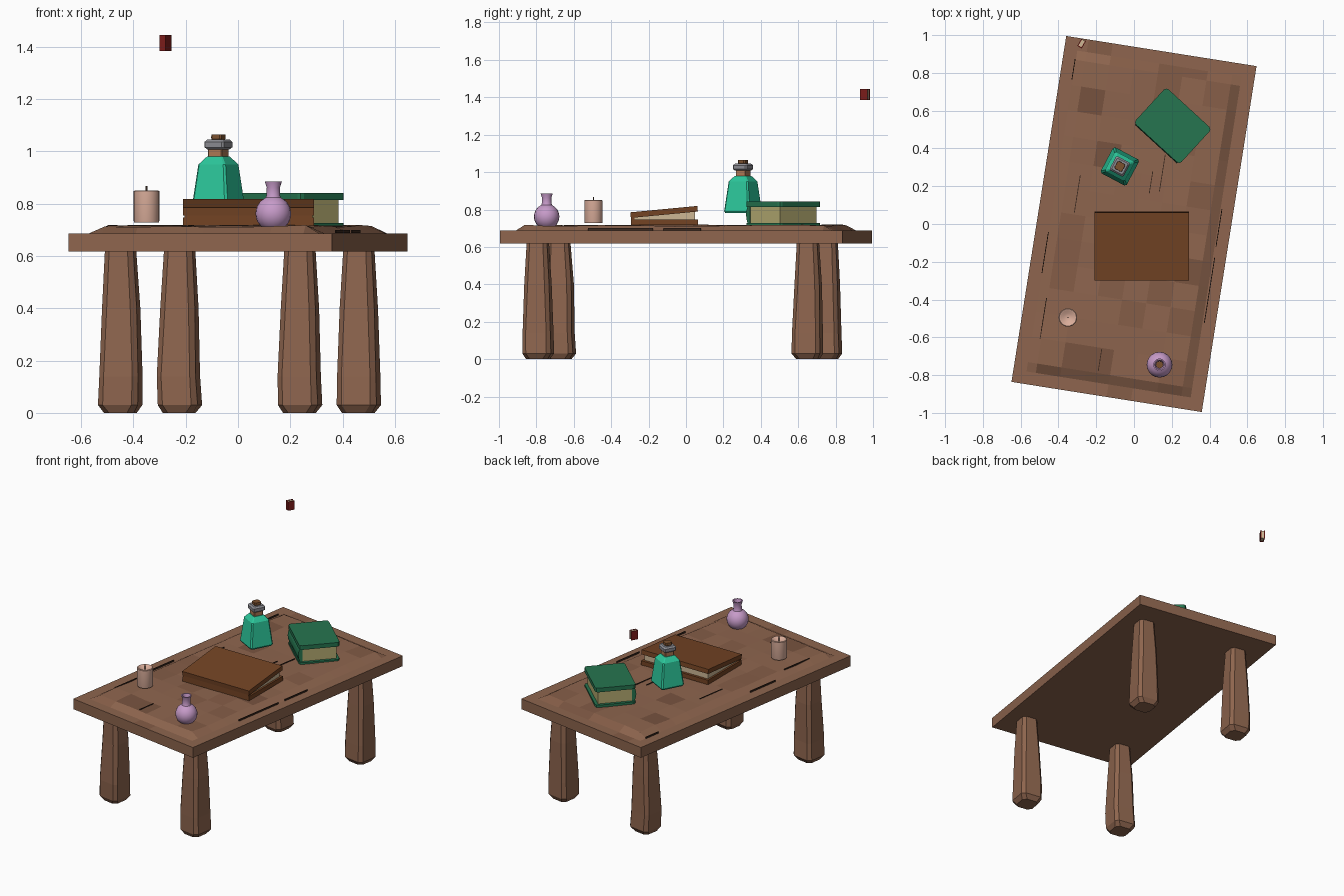
import bpy, bmesh, random
from math import radians, cos, sin, pi
from mathutils import Matrix, Vector

if "Cube" in bpy.data.objects:
    bpy.data.objects.remove(bpy.data.objects["Cube"])

random.seed(4)
TURN = radians(-9)


def mat(name, hexcode):
    m = bpy.data.materials.new(name)
    rgb = [int(hexcode[i:i + 2], 16) / 255 for i in (0, 2, 4)]
    m.diffuse_color = [((c + 0.055) / 1.055) ** 2.4 for c in rgb] + [1]
    m.use_nodes = True
    m.node_tree.nodes["Principled BSDF"].inputs["Base Color"].default_value = m.diffuse_color
    return m


wood, wood_mid, wood_dark = mat("wood", "8E654E"), mat("wood_mid", "855D47"), mat("wood_dark", "795440")
crack = mat("crack", "3A281E")
brown, green, red = mat("brown_cover", "744424"), mat("green_cover", "267550"), mat("red_cover", "7E1D1A")
paper, cream = mat("paper", "B5AC72"), mat("cream_paper", "CDB795")
teal, grey, cork = mat("teal_glass", "2CC79B"), mat("collar_grey", "8C8C92"), mat("cork", "7B512F")
stopper = mat("stopper", "B07A55")
lilac, wax, wick = mat("lilac_glass", "C79BC9"), mat("wax", "DBAE9B"), mat("wick", "5A4538")


def finish(bm, name, material, matrix=Matrix(), smooth=False):
    bmesh.ops.recalc_face_normals(bm, faces=bm.faces)
    bm.transform(matrix)
    me = bpy.data.meshes.new(name)
    bm.to_mesh(me)
    bm.free()
    for m in material if isinstance(material, list) else [material]:
        me.materials.append(m)
    ob = bpy.data.objects.new(name, me)
    bpy.context.collection.objects.link(ob)
    if smooth:
        bpy.ops.object.select_all(action='DESELECT')
        ob.select_set(True)
        bpy.context.view_layer.objects.active = ob
        bpy.ops.object.shade_smooth_by_angle(angle=radians(35))
    return ob


def place(x, y, z=0, angle=0):
    return Matrix.Translation((x, y, z)) @ Matrix.Rotation(angle, 4, 'Z')


def loft(name, rings, material, matrix=Matrix(), smooth=False):
    """Skin a stack of equal-length point rings and cap the ends."""
    bm = bmesh.new()
    rows = [[bm.verts.new(p) for p in r] for r in rings]
    n = len(rows[0])
    for a, b in zip(rows, rows[1:]):
        for i in range(n):
            j = (i + 1) % n
            bm.faces.new((a[i], a[j], b[j], b[i]))
    bm.faces.new(rows[0])
    bm.faces.new(rows[-1])
    return finish(bm, name, material, matrix, smooth)


def lathe(name, profile, n, material, matrix, smooth=True):
    rings = [[(r * cos(2 * pi * i / n), r * sin(2 * pi * i / n), z) for i in range(n)] for r, z in profile]
    return loft(name, rings, material, matrix, smooth)


def square(h, z, chamfer=0.12, shift=(0, 0)):
    c = h * (1 - 2 * chamfer)
    pts = [(h, -c), (h, c), (c, h), (-c, h), (-h, c), (-h, -c), (-c, -h), (c, -h)]
    return [(x + shift[0], y + shift[1], z) for x, y in pts]


def box(name, lo, hi, material, matrix=Matrix(), bevel=0):
    bm = bmesh.new()
    lo, hi = Vector(lo), Vector(hi)
    bmesh.ops.create_cube(bm, size=1)
    for v in bm.verts:
        v.co = (lo + hi) / 2 + Vector(a * b for a, b in zip(v.co, hi - lo))
    if bevel:
        up = [e for e in bm.edges if abs(e.verts[0].co.z - e.verts[1].co.z) > 1e-5]
        bmesh.ops.bevel(bm, geom=up, offset=bevel, segments=2, affect='EDGES', profile=0.5)
    return finish(bm, name, material, matrix)


# Table top: flat rim, raised uneven field of planks, plain sides and underside
W, L, LOW, RIM, TOP = 0.51, 0.927, 0.617, 0.687, 0.715
xs = [-W, -0.44, -0.39, -0.26, -0.13, 0, 0.13, 0.26, 0.39, 0.44, W]
ys = [-L, -0.86, -0.81] + [-0.81 + 0.135 * i for i in range(1, 12)] + [0.81, 0.86, L]
bm = bmesh.new()
grid = []
for j, y in enumerate(ys):
    row = []
    for i, x in enumerate(xs):
        inside = 2 <= i <= len(xs) - 3 and 2 <= j <= len(ys) - 3
        row.append(bm.verts.new((x, y, TOP + random.uniform(-0.005, 0.004) if inside else RIM)))
    grid.append(row)
for j in range(len(ys) - 1):
    for i in range(len(xs) - 1):
        f = bm.faces.new((grid[j][i], grid[j][i + 1], grid[j + 1][i + 1], grid[j + 1][i]))
        f.material_index = random.choice((0, 0, 0, 0, 1, 1, 2)) if 2 <= i <= 7 else 0
loop = (grid[0][:-1] + [r[-1] for r in grid[:-1]] + grid[-1][:0:-1] + [r[0] for r in grid[:0:-1]])
under = [bm.verts.new((v.co.x, v.co.y, LOW)) for v in loop]
for i in range(len(loop)):
    k = (i + 1) % len(loop)
    bm.faces.new((loop[i], loop[k], under[k], under[i]))
bm.faces.new(under)
finish(bm, "table_top", [wood, wood_mid, wood_dark], Matrix.Rotation(TURN, 4, 'Z'))

# Cracks along the grain
for x, y, length in [(-.30, .16, .2), (-.47, -.15, .22), (-.48, -.5, .22), (-.18, -.72, .12), (-.32, .82, .11),
                     (.40, -.35, .35), (.45, -.02, .2), (.15, .27, .2), (.09, .22, .12)]:
    near_rim = abs(x * cos(TURN) + y * sin(TURN)) > 0.40
    z = 0.697 if near_rim else TOP
    box("crack", (-0.002, -length / 2, -0.008), (0.002, length / 2, 0.003), crack, place(x, y, z, TURN))

# Four stout tapering legs
for name, x, y in [("front_right_leg", .235, -.792), ("front_left_leg", -.45, -.675),
                   ("back_left_leg", -.225, .75), ("back_right_leg", .46, .652)]:
    rings = []
    for h, z, c in [(.058, 0, .2), (.077, .03, .14), (.075, .14, .13), (.067, .4, .16), (.054, .64, .18)]:
        j = 0.003 if z > 0 else 0
        rings.append(square(h, z, c, (random.uniform(-j, j), random.uniform(-j, j))))
    loft(name, rings, wood, place(x, y, 0, TURN))

# Large brown book, cover slightly ajar
at = place(0.04, -0.11)
tilt = Matrix.Translation((0.04, -0.285, 0.756)) @ Matrix.Rotation(0.095, 4, 'X')
box("brown_book_bottom_cover", (-.25, -.185, .717), (.25, .175, .747), brown, at)
box("brown_book_top_cover", (-.25, -.01, 0), (.25, .35, .03), brown, tilt)
box("brown_book_spine", (-.245, -.185, .74), (.245, -.165, .77), brown, at)
s = [(-.17, .745), (.158, .745), (.158, .792), (-.17, .762)]
loft("brown_book_pages", [[(x, y, z) for y, z in s] for x in (-.237, .237)], cream, at)

# Thick green book with a rounded spine
at = place(0.205, 0.52, 0, radians(-42.5))
for name, z0, z1 in [("bottom", .702, .727), ("top", .814, .842)]:
    box(f"green_book_{name}_cover", (-.164, -.127, z0), (.164, .127, z1), green, at, bevel=0.018)
box("green_book_pages", (-.145, -.115, .725), (.145, .108, .816), paper, at)
arc = [(-.112 - .02 * sin(pi * t / 6), .707 + .13 * t / 6) for t in range(7)]
spine = arc + [(-.105, .837), (-.105, .707)]
loft("green_book_spine", [[(x, y, z) for y, z in spine] for x in (-.15, .15)], green, at)

# Square teal flask with collar and stopper
at = place(-0.075, 0.305, 0, radians(-28))
loft("flask_body", [square(h, z, .06) for h, z in
                    [(.072, .78), (.078, .79), (.059, .95), (.034, .98)]], teal, at)
loft("flask_neck", [square(h, z, .06) for h, z in [(.03, .975), (.03, 1.015)]], stopper, at)
loft("flask_collar", [square(h, z, .08) for h, z in
                      [(.033, 1.008), (.042, 1.016), (.042, 1.036), (.033, 1.046)]], grey, at)
loft("flask_stopper", [square(h, z, .15) for h, z in
                       [(.019, 1.04), (.023, 1.052), (.022, 1.065)]], cork, at)

# Round lilac vase with an open neck
at = place(0.135, -0.745)
belly = [(.068 * sin(a), .762 - .068 * cos(a)) for a in [radians(d) for d in range(25, 156, 13)]]
lathe("vase", belly + [(.026, .832), (.025, .862), (.033, .886), (.026, .886), (.019, .862), (.019, .835)],
      20, lilac, at)
lathe("vase_inside", [(.018, .835), (.018, .842)], 20, cork, at)

# Candle with dished top
at = place(-0.35, -0.495)
lathe("candle", [(.047, .728), (.049, .734), (.049, .848), (.045, .851), (.036, .848), (.022, .838), (.004, .836)],
      24, wax, at)
lathe("candle_wick", [(.004, .834), (.003, .868)], 6, wick, at, smooth=False)

# Tiny red book floating above the back corner
at = place(-0.277, 0.956, 1.415, radians(60))
for side in (-1, 1):
    a, b = sorted((side * .009, side * .0135))
    box("red_book_cover", (-.023, a, -.03), (.023, b, .03), red, at)
box("red_book_spine", (-.023, -.0095, -.03), (-.018, .0095, .03), red, at)
box("red_book_pages", (-.019, -.0095, -.027), (.02, .0095, .027), cream, at)
